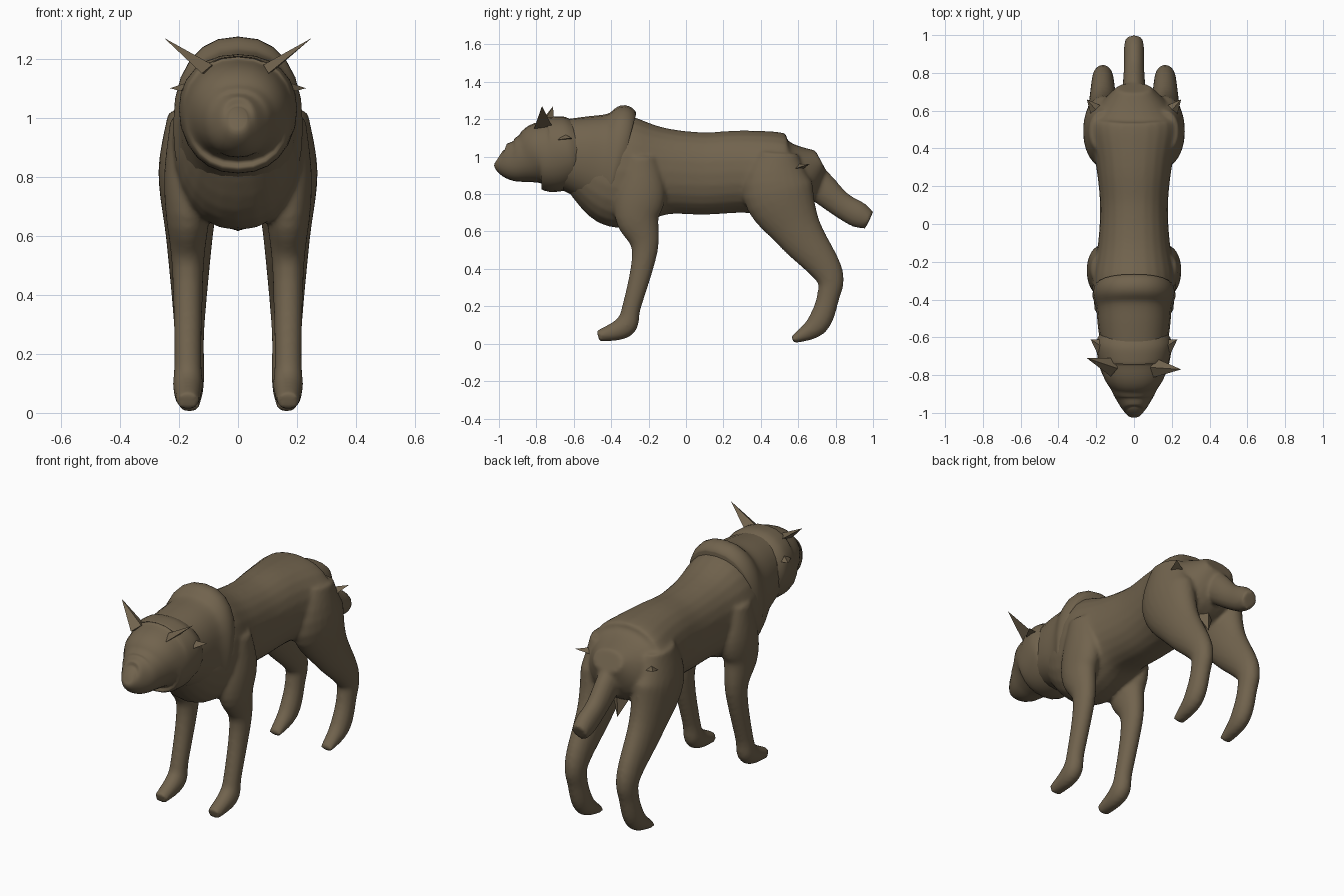
import bpy, bmesh
from math import cos, sin, pi, copysign, radians
from mathutils import Matrix, Vector

default_cube = bpy.data.objects.get("Cube")
if default_cube:
    bpy.data.objects.remove(default_cube)

fur = bpy.data.materials.new("brown_fur")
fur.use_nodes = True
brown = (0.165, 0.125, 0.075, 1)
fur.diffuse_color = brown
fur.node_tree.nodes["Principled BSDF"].inputs["Base Color"].default_value = brown


def smooth_path(points, steps=5):
    """Pass a Catmull-Rom spline through the points."""
    points = [Vector(p) for p in points]
    padded = [points[0], *points, points[-1]]
    path = []
    for a, b, c, d in zip(padded, padded[1:], padded[2:], padded[3:]):
        for step in range(steps):
            t = step / steps
            path.append(b + ((c - a) * t + (2 * a - 5 * b + 4 * c - d) * t ** 2
                             + (3 * b - a - 3 * c + d) * t ** 3) / 2)
    return path + [points[-1]]


def limb(points):
    """Add a half width to each (y, z, depth): limbs are flatter where deeper."""
    return [(y, z, depth, .025 + .42 * depth) for y, z, depth in points]


def tube(bm, points, x=0, power=2.0, sides=24):
    """Skin rings square to a path of (y, z, half depth, half width)."""
    path = smooth_path(points)
    rings = []
    for i, (y, z, depth, width) in enumerate(path):
        ahead = path[min(i + 1, len(path) - 1)] - path[max(i - 1, 0)]
        normal = Vector((0, -ahead.y, ahead.x)).normalized()
        ring = []
        for k in range(sides):
            turn = 2 * pi * k / sides
            up, out = (copysign(abs(v) ** (2 / power), v) for v in (cos(turn), sin(turn)))
            ring.append(bm.verts.new(Vector((x + width * out, y, z)) + normal * depth * up))
        rings.append(ring)
    for near, far in zip(rings, rings[1:]):
        for k in range(sides):
            bm.faces.new((near[k - 1], near[k], far[k], far[k - 1]))
    bm.faces.new(rings[0])
    bm.faces.new(rings[-1])


def finish(name, bm, angle=60):
    """Turn the mesh into a smooth shaded object."""
    bmesh.ops.recalc_face_normals(bm, faces=bm.faces)
    mesh = bpy.data.meshes.new(name)
    bm.to_mesh(mesh)
    bm.free()
    mesh.materials.append(fur)
    part = bpy.data.objects.new(name, mesh)
    bpy.context.collection.objects.link(part)
    bpy.ops.object.select_all(action='DESELECT')
    part.select_set(True)
    bpy.context.view_layer.objects.active = part
    bpy.ops.object.shade_smooth_by_angle(angle=radians(angle))
    return part


def spike(name, root, tip, size):
    """Flattened three sided point from root to tip."""
    root, tip = Vector(root), Vector(tip)
    along = tip - root
    bm = bmesh.new()
    bmesh.ops.create_cone(
        bm, cap_ends=True, segments=3, radius1=size, radius2=0, depth=along.length,
        matrix=Matrix.Translation((root + tip) / 2)
        @ along.to_track_quat('Z', 'Y').to_matrix().to_4x4()
        @ Matrix.Diagonal((1, .4, 1, 1)))
    finish(name, bm, angle=30)


# Torso from neck to rump
body = bmesh.new()
tube(body, [
    (-.6, 1, .16, .15), (-.4, .93, .29, .21), (-.28, .92, .29, .22),
    (-.1, .92, .23, .19), (.1, .91, .22, .18), (.3, .92, .22, .2),
    (.5, .91, .22, .24), (.6, .92, .18, .2), (.72, .98, .06, .09)], power=2.2)

for side in (1, -1):
    # Front leg: shoulder, forearm, wrist, paw
    tube(body, limb([
        (-.24, 1, .08), (-.24, .82, .13), (-.26, .68, .12), (-.22, .5, .07),
        (-.29, .2, .05), (-.33, .09, .06), (-.47, .04, .03)]), side * .17)
    # Hind leg: thigh, knee, hock, paw
    tube(body, limb([
        (.49, 1.02, .11), (.49, .82, .19), (.6, .6, .13),
        (.76, .38, .08), (.76, .25, .06), (.7, .1, .06), (.57, .02, .02)]), side * .165)

# Tail, thicker near the tip
tube(body, limb([
    (.56, .94, .09), (.68, .87, .09), (.82, .75, .07),
    (.92, .69, .07), (.98, .66, .05)]))

# Fuse torso, legs and tail into one skin
skin = finish("body_with_legs_and_tail", body)
fuse = skin.modifiers.new("fuse", 'REMESH')
fuse.mode = 'VOXEL'
fuse.voxel_size = .011
fuse.use_smooth_shade = True
relax = skin.modifiers.new("relax", 'SMOOTH')
relax.factor = .5
relax.iterations = 6

# Neck ruff, ending in a raised ridge over the shoulders
ruff = bmesh.new()
tube(ruff, [
    (-.68, 1.02, .18, .17), (-.55, 1, .22, .19), (-.45, .98, .26, .2),
    (-.38, .97, .31, .22), (-.34, .96, .28, .21)], power=2.3)
finish("neck_ruff", ruff)

# Head, tapering to a blunt muzzle
head = bmesh.new()
tube(head, [
    (-1, 1, .04, .03), (-.98, .99, .08, .06), (-.92, .98, .11, .1),
    (-.86, .99, .13, .13), (-.79, 1.01, .17, .17), (-.72, 1.01, .2, .19),
    (-.63, 1.03, .19, .2), (-.58, 1.04, .16, .18)], power=2.2)
finish("head", head)

# Ears, cheek tufts and hip tufts
for side, label, ear_tip in ((1, "left", -.77), (-1, "right", -.71)):
    spike(label + "_ear", (side * .1, -.76, 1.16), (side * .25, ear_tip, 1.27), .06)
    spike(label + "_cheek_tuft", (side * .17, -.65, 1.1), (side * .23, -.61, 1.1), .05)
    spike(label + "_hip_tuft", (side * .19, .59, .94), (side * .25, .66, .96), .05)

# Fold of skin under the tail
spike("groin_fold", (0, .6, .76), (0, .63, .62), .08)
